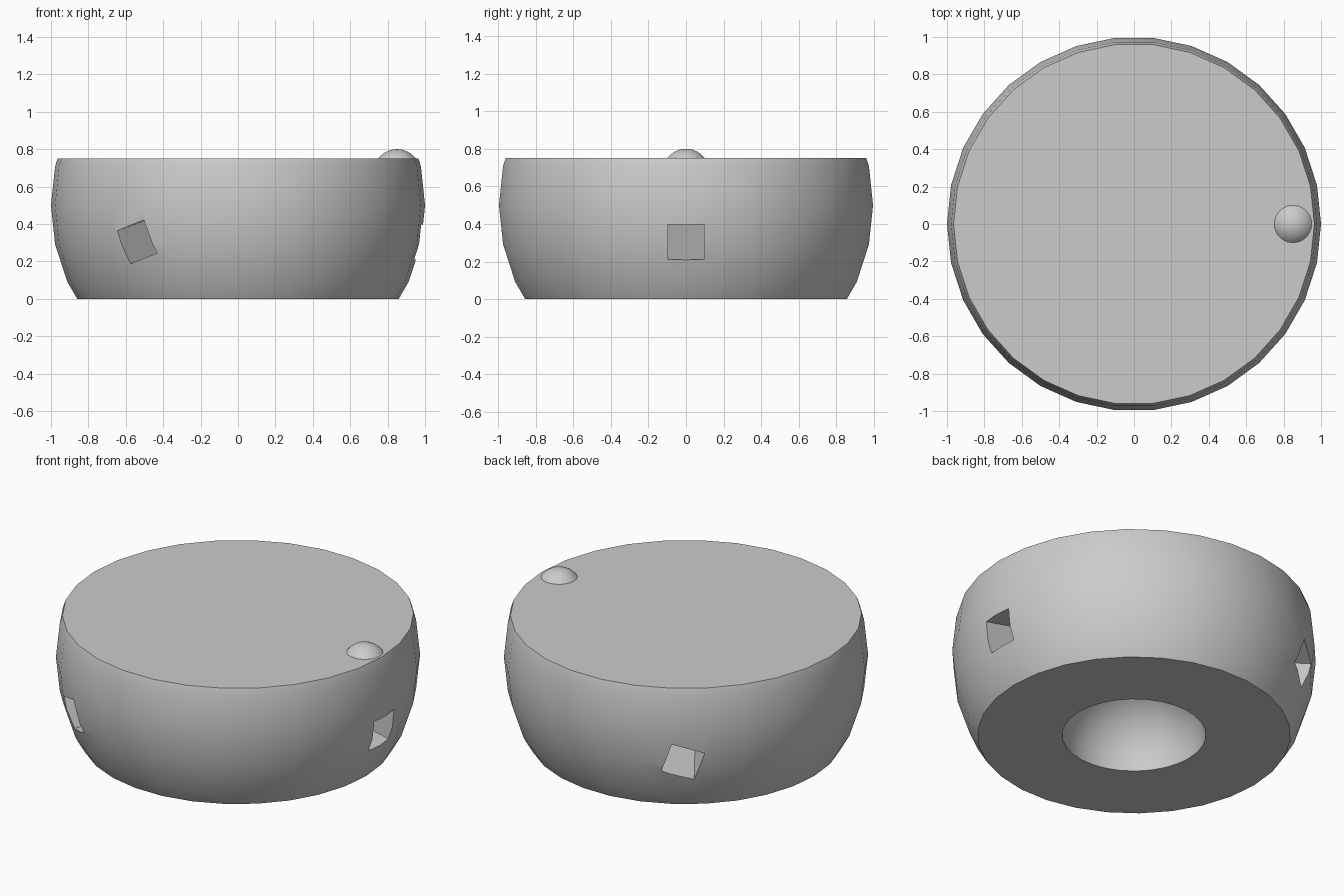
import bpy, bmesh
from math import sin, cos, tan, radians, pi
from mathutils import Matrix, Vector

if "Cube" in bpy.data.objects:
    bpy.data.objects.remove(bpy.data.objects["Cube"], do_unlink=True)

SIDES = 30
STEP = 2 * pi / SIDES
CENTRE = 0.5
TOP = 0.75
CAVITY = 0.395

grey = bpy.data.materials.new("plain_grey")
grey.use_nodes = True
colour = (0.6, 0.6, 0.6, 1)
grey.diffuse_color = colour
grey.node_tree.nodes["Principled BSDF"].inputs["Base Color"].default_value = colour


def finish(name, bm):
    bmesh.ops.remove_doubles(bm, verts=bm.verts, dist=1e-4)
    bmesh.ops.recalc_face_normals(bm, faces=bm.faces)
    mesh = bpy.data.meshes.new(name)
    bm.to_mesh(mesh)
    bm.free()
    mesh.materials.append(grey)
    obj = bpy.data.objects.new(name, mesh)
    bpy.context.collection.objects.link(obj)
    return obj


def lathe(name, profile, sides):
    """Revolve (radius, height) points around the z axis."""
    bm = bmesh.new()
    verts = [bm.verts.new((r, 0, z)) for r, z in profile]
    edges = [bm.edges.new(pair) for pair in zip(verts, verts[1:])]
    bmesh.ops.spin(bm, geom=verts + edges, cent=(0, 0, 0), axis=(0, 0, 1),
                   angle=2 * pi, steps=sides, use_merge=True)
    return finish(name, bm)


def activate(obj):
    bpy.ops.object.select_all(action="DESELECT")
    obj.select_set(True)
    bpy.context.view_layer.objects.active = obj


def smooth(obj):
    activate(obj)
    bpy.ops.object.shade_smooth_by_angle(angle=radians(30))


# Body: ball cut flat above and below, with a round hollow underneath
rings = [(cos(i * STEP), CENTRE + sin(i * STEP)) for i in range(-3, 3)]


def at_height(lower, upper, z):
    t = (z - lower[1]) / (upper[1] - lower[1])
    return (lower[0] + t * (upper[0] - lower[0]), z)


hollow = [(CAVITY * sin(i * pi / 16), CAVITY * cos(i * pi / 16)) for i in range(9)]
outer = [at_height(rings[0], rings[1], 0)] + rings[1:5]
outer.append(at_height(rings[4], rings[5], TOP))
body = lathe("body", hollow + outer + [(0, TOP)], SIDES)

# Square tunnels running from the middle out through the wall
for azimuth, roll in ((0, 0), (124, -18), (-124, 18)):
    bm = bmesh.new()
    bmesh.ops.create_cube(bm, size=1)
    turn = (Matrix.Rotation(radians(azimuth), 4, "Z")
            @ Matrix.Rotation(radians(11.5), 4, "Y")
            @ Matrix.Rotation(radians(roll), 4, "X"))
    place = (Matrix.Translation((0, 0, CENTRE)) @ turn
             @ Matrix.Translation((0.6, 0, 0))
             @ Matrix.Diagonal(Vector((1.2, 0.19, 0.19, 1))))
    bmesh.ops.transform(bm, matrix=place, verts=bm.verts)
    cutter = finish("tunnel_cutter", bm)
    cutter.hide_render = True
    activate(body)
    cut = body.modifiers.new("tunnel", "BOOLEAN")
    cut.operation = "DIFFERENCE"
    cut.solver = "EXACT"
    cut.object = cutter
    bpy.ops.object.modifier_apply(modifier=cut.name)
    bpy.data.objects.remove(cutter, do_unlink=True)
smooth(body)

# Button: shallow dome near the edge of the top
radius = 0.125
spread = radians(53)
dome = [(radius * sin(spread * i / 6), radius * cos(spread * i / 6) - radius + 0.05)
        for i in range(7)]
button = lathe("button", dome + [(0.1, -0.02), (0, -0.02)], SIDES)
button.location = (0.85, 0, TOP)
smooth(button)
